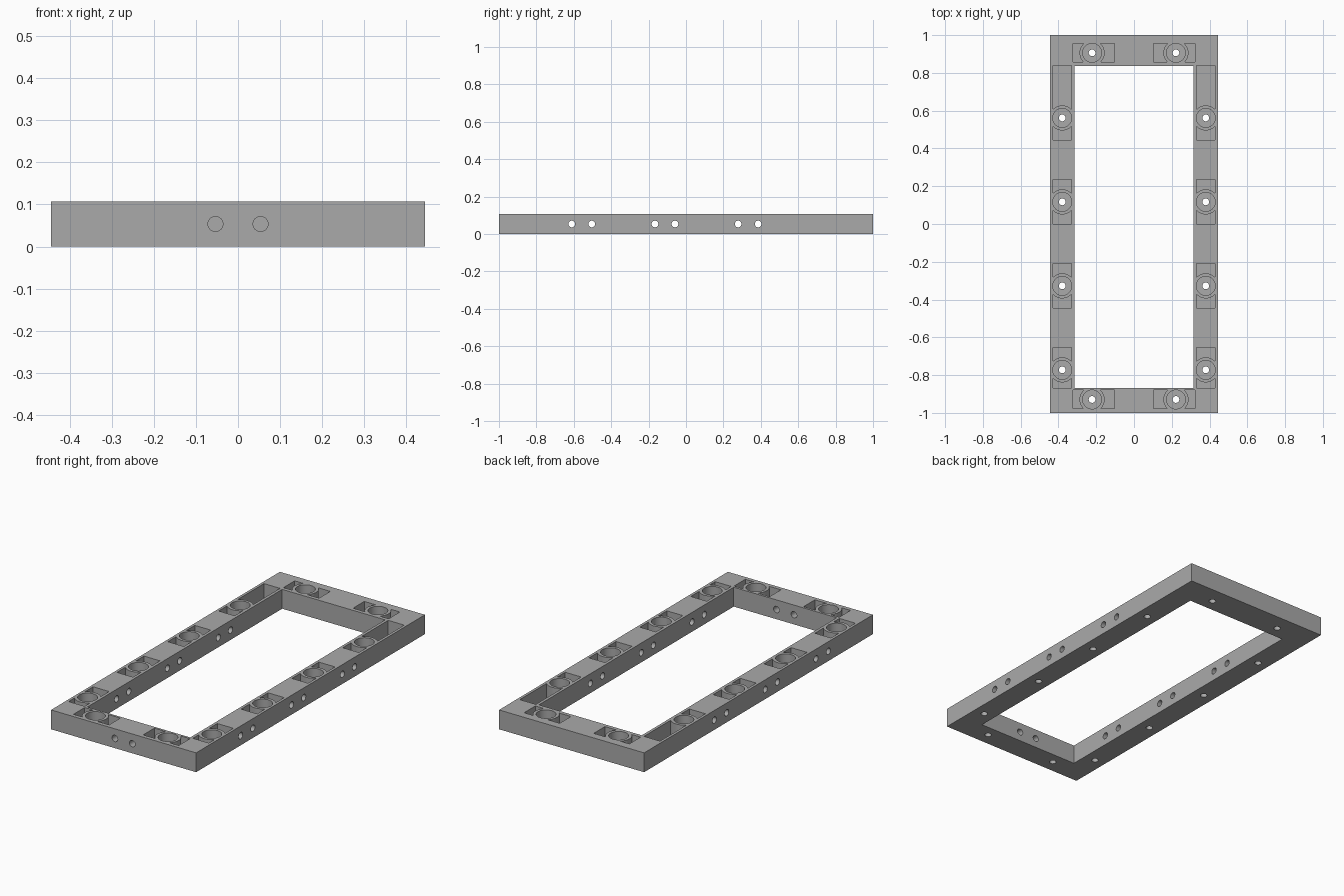
import bpy, bmesh, math

if "Cube" in bpy.data.objects:
    bpy.data.objects.remove(bpy.data.objects["Cube"])

HEIGHT, FLOOR, OVER = 0.107, 0.027, 0.02
HOLE_R, WELL_R, COLLAR_R, HALF_W = 0.0178, 0.05, 0.0665, 0.049

grey = bpy.data.materials.new("plain grey")
grey.use_nodes = True
colour = (0.4, 0.4, 0.4, 1)
grey.diffuse_color = colour
grey.node_tree.nodes["Principled BSDF"].inputs["Base Color"].default_value = colour


def loft(bm, rings):
    """Closed solid through a list of equal-sized rings of points."""
    loops = [[bm.verts.new(p) for p in ring] for ring in rings]
    n = len(loops[0])
    bm.faces.new(loops[0][::-1])
    bm.faces.new(loops[-1])
    for a, b in zip(loops, loops[1:]):
        for i in range(n):
            j = (i + 1) % n
            bm.faces.new((a[i], a[j], b[j], b[i]))


def prism(bm, outline, z0, z1):
    loft(bm, [[(x, y, z) for x, y in outline] for z in (z0, z1)])


def rect(x0, x1, y0, y1):
    return [(x0, y0), (x1, y0), (x1, y1), (x0, y1)]


def circle(r, n=40):
    return [(r * math.cos(2 * math.pi * i / n), r * math.sin(2 * math.pi * i / n)) for i in range(n)]


def well(bm, cx, cy):
    """Round counterbore with a narrow screw hole through the floor."""
    steps = [(HOLE_R, -OVER), (HOLE_R, FLOOR), (WELL_R, FLOOR), (WELL_R, HEIGHT + OVER)]
    loft(bm, [[(cx + x, cy + y, z) for x, y in circle(r)] for r, z in steps])


def pocket(bm, cx, cy, axis, reach):
    """Half pocket beside a well, hollowed around the well's collar."""
    s = 1 if reach > 0 else -1
    a = math.asin(HALF_W / COLLAR_R)
    arc = [(s * COLLAR_R * math.cos(t), COLLAR_R * math.sin(t))
           for t in (a - 2 * a * i / 12 for i in range(13))]
    local = [(reach, -HALF_W), (reach, HALF_W)] + arc
    pts = [(cx + u, cy + v) if axis == "x" else (cx + v, cy + u) for u, v in local]
    prism(bm, pts, FLOOR, HEIGHT + OVER)


def cross_hole(bm, axis, at, a, b):
    z = HEIGHT / 2
    rings = [[(d, at + u, z + v) if axis == "x" else (at + u, d, z + v)
              for u, v in circle(HOLE_R, 32)] for d in (a, b)]
    loft(bm, rings)


def make(name, bm):
    bmesh.ops.recalc_face_normals(bm, faces=bm.faces)
    mesh = bpy.data.meshes.new(name)
    bm.to_mesh(mesh)
    bm.free()
    ob = bpy.data.objects.new(name, mesh)
    bpy.context.collection.objects.link(ob)
    return ob


# Solid slab
bm = bmesh.new()
prism(bm, rect(-0.444, 0.444, -1, 1), 0, HEIGHT)
frame = make("rectangular_frame", bm)
frame.data.materials.append(grey)

# Cutters: central opening, screw wells, pockets and cross holes
bm = bmesh.new()
prism(bm, rect(-0.315, 0.315, -0.867, 0.836), -OVER, HEIGHT + OVER)
opening = make("opening_cutter", bm)

bm = bmesh.new()
for side in (-1, 1):
    for i in range(4):
        x, y = side * 0.38, -0.772 + i * 0.4445
        well(bm, x, y)
        pocket(bm, x, y, "y", 0.84 - y if i == 3 else 0.118)
        pocket(bm, x, y, "y", -0.096 if i == 0 else -0.118)
    for y in (-0.929, 0.906):
        x = side * 0.222
        well(bm, x, y)
        pocket(bm, x, y, "x", side * 0.1)
        pocket(bm, x, y, "x", -side * 0.118)
    for i in range(3):
        for d in (-0.0535, 0.0535):
            cross_hole(bm, "x", -0.557 + i * 0.4445 + d, side * 0.28, side * 0.48)
    cross_hole(bm, "y", side * 0.0535, -1.05, -0.82)
details = make("detail_cutter", bm)

for cutter in (opening, details):
    mod = frame.modifiers.new(cutter.name, "BOOLEAN")
    mod.operation, mod.solver, mod.object = "DIFFERENCE", "EXACT", cutter

# Bake the cuts and drop the cutters
deps = bpy.context.evaluated_depsgraph_get()
baked = bpy.data.meshes.new_from_object(frame.evaluated_get(deps))
frame.modifiers.clear()
frame.data = baked
for cutter in (opening, details):
    bpy.data.objects.remove(cutter)

# Smooth round walls, keep corners crisp
bpy.ops.object.select_all(action="DESELECT")
frame.select_set(True)
bpy.context.view_layer.objects.active = frame
bpy.ops.object.shade_smooth_by_angle(angle=math.radians(30))
